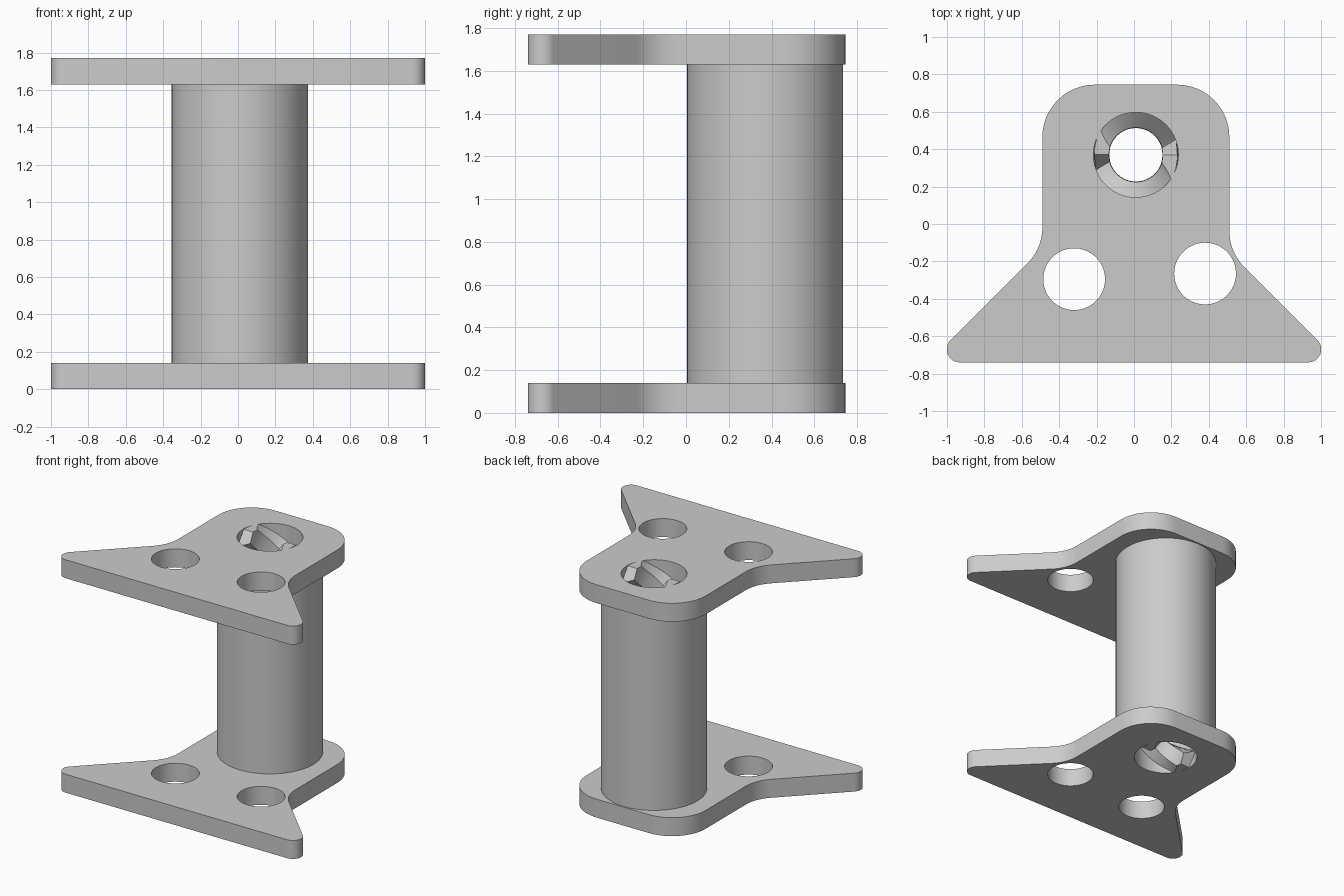
import bpy, bmesh, math
from mathutils import Vector

old = bpy.data.objects.get("Cube")
if old:
    bpy.data.objects.remove(old, do_unlink=True)

HEIGHT, THICK = 1.77, 0.14
BORE = Vector((0.01, 0.37, 0))
BORE_R, CREST_R, TUBE_R = 0.227, 0.145, 0.365
LEAD = 0.852

grey = bpy.data.materials.new("light_grey")
grey.use_nodes = True
grey.diffuse_color = (0.6, 0.6, 0.6, 1)
grey.node_tree.nodes["Principled BSDF"].inputs["Base Color"].default_value = (0.6, 0.6, 0.6, 1)


def circle(cx, cy, r, n=72):
    return [(cx + r * math.cos(math.tau * i / n), cy + r * math.sin(math.tau * i / n))
            for i in range(n)]


def rounded(corners, steps=12):
    """Outline with every (x, y, radius) corner replaced by an arc."""
    pts = []
    for i, (x, y, r) in enumerate(corners):
        p = Vector((x, y))
        a = (Vector(corners[i - 1][:2]) - p).normalized()
        b = (Vector(corners[(i + 1) % len(corners)][:2]) - p).normalized()
        half = a.angle(b) / 2
        centre = p + (a + b).normalized() * (r / math.sin(half))
        start = p + a * (r / math.tan(half)) - centre
        end = p + b * (r / math.tan(half)) - centre
        sweep = math.pi - 2 * half
        for k in range(steps + 1):
            t = k / steps
            v = (start * math.sin((1 - t) * sweep) + end * math.sin(t * sweep)) / math.sin(sweep)
            pts.append(tuple(centre + v))
    return pts


def finish(bm, name):
    bmesh.ops.recalc_face_normals(bm, faces=bm.faces)
    mesh = bpy.data.meshes.new(name)
    bm.to_mesh(mesh)
    bm.free()
    mesh.materials.clear()
    mesh.materials.append(grey)
    obj = bpy.data.objects.new(name, mesh)
    bpy.context.collection.objects.link(obj)
    bpy.ops.object.select_all(action='DESELECT')
    bpy.context.view_layer.objects.active = obj
    obj.select_set(True)
    bpy.ops.object.shade_smooth_by_angle(angle=math.radians(30))
    return obj


def slab(name, loops, z0, z1):
    """Extruded flat shape: first loop is the outline, the rest are holes."""
    curve = bpy.data.curves.new(name + "_outline", 'CURVE')
    curve.dimensions, curve.fill_mode = '2D', 'BOTH'
    curve.extrude = (z1 - z0) / 2
    for loop in loops:
        s = curve.splines.new('POLY')
        s.points.add(len(loop) - 1)
        for pt, (x, y) in zip(s.points, loop):
            pt.co = (x, y, 0, 1)
        s.use_cyclic_u = True
    helper = bpy.data.objects.new(name + "_outline", curve)
    bpy.context.collection.objects.link(helper)
    bpy.context.view_layer.update()
    bm = bmesh.new()
    bm.from_mesh(helper.to_mesh())
    helper.to_mesh_clear()
    bpy.data.objects.remove(helper, do_unlink=True)
    bmesh.ops.remove_doubles(bm, verts=bm.verts, dist=1e-5)
    bmesh.ops.translate(bm, verts=bm.verts, vec=(0, 0, (z0 + z1) / 2))
    return finish(bm, name)


# End plates: upright tab flaring into a wide triangular foot
outline = rounded([(-1.1, -0.74, 0.07), (1.1, -0.74, 0.07), (0.51, -0.15, 0.27),
                   (0.51, 0.745, 0.28), (-0.49, 0.745, 0.28), (-0.49, -0.13, 0.27)])
bore = circle(BORE.x, BORE.y, BORE_R)
plate_loops = [outline, bore, circle(-0.32, -0.295, 0.165), circle(0.38, -0.265, 0.165)]
slab("bottom_plate", plate_loops, 0, THICK)
slab("top_plate", plate_loops, HEIGHT - THICK, HEIGHT)

# Hollow column between the plates
slab("column", [circle(BORE.x, BORE.y, TUBE_R), bore], THICK, HEIGHT - THICK)


# Two-start internal thread, with square-cut ends trimmed flush to the plates
def thread(name, turn):
    bm = bmesh.new()
    slope = math.atan(LEAD / (math.tau * 0.19))
    profile = [(BORE_R + 0.004, -0.095), (CREST_R, -0.06), (CREST_R, 0.06), (BORE_R + 0.004, 0.095)]
    half_sweep = math.radians(364.5)
    steps = 150
    rings = []
    for i in range(steps + 1):
        a = half_sweep * (2 * i / steps - 1)
        ang = math.pi + a + turn
        z = HEIGHT / 2 + a * LEAD / math.tau
        ring = []
        for r, w in profile:
            # cross-section leans with the helix
            t = ang - w * math.sin(slope) / 0.19
            ring.append(bm.verts.new((BORE.x + r * math.cos(t), BORE.y + r * math.sin(t),
                                      z + w * math.cos(slope))))
        rings.append(ring)
    for p, q in zip(rings, rings[1:]):
        for k in range(4):
            bm.faces.new((p[k], p[(k + 1) % 4], q[(k + 1) % 4], q[k]))
    bm.faces.new(rings[0])
    bm.faces.new(rings[-1])
    for z, up in ((0, -1), (HEIGHT, 1)):
        cut = bmesh.ops.bisect_plane(bm, geom=bm.verts[:] + bm.edges[:] + bm.faces[:],
                                     plane_co=(0, 0, z), plane_no=(0, 0, up), clear_outer=True)
        edges = [e for e in cut["geom_cut"] if isinstance(e, bmesh.types.BMEdge)]
        bmesh.ops.holes_fill(bm, edges=edges, sides=0)
    return finish(bm, name)


thread("thread_ridge_a", 0)
thread("thread_ridge_b", math.pi)
